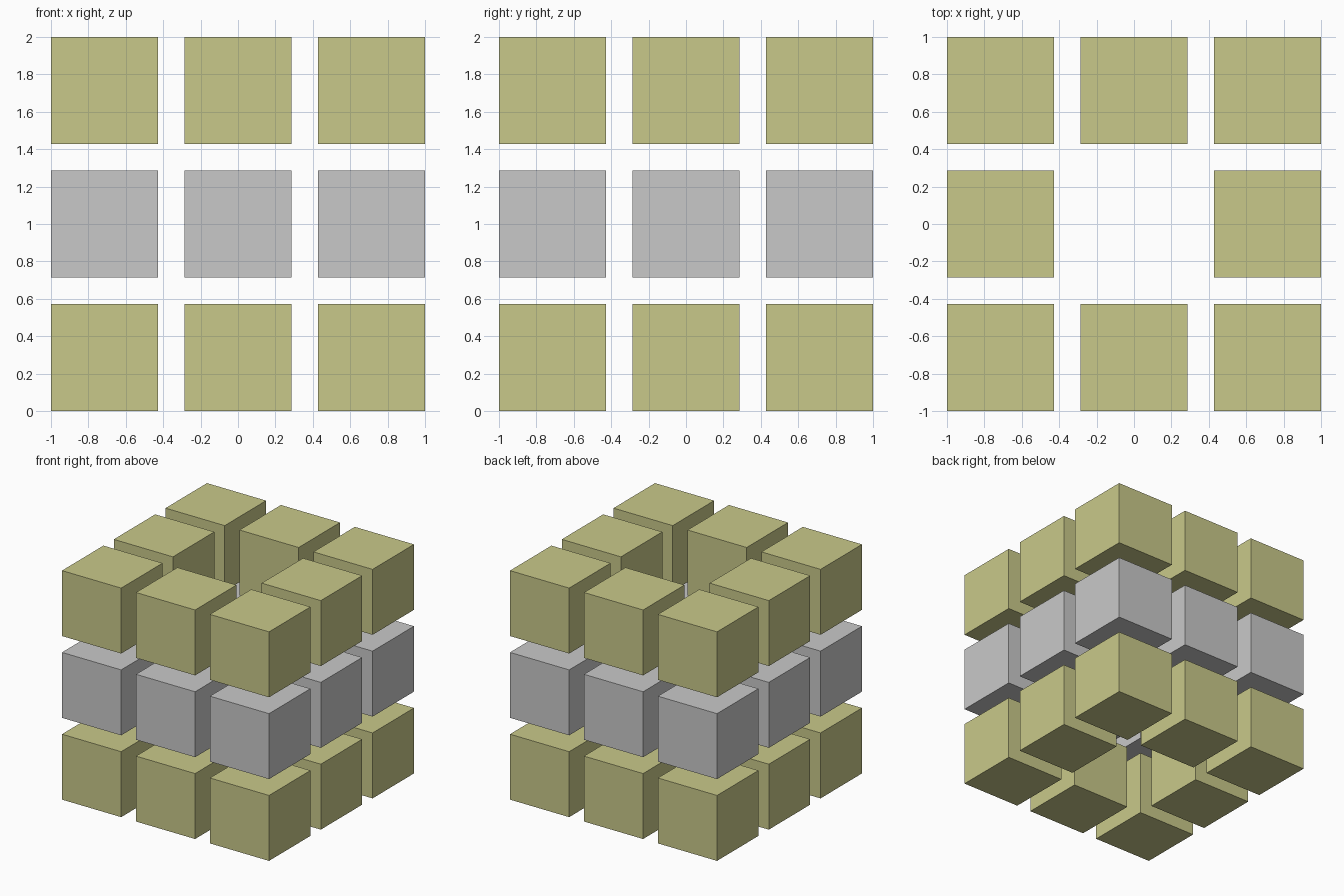
import bpy

if "Cube" in bpy.data.objects:
    bpy.data.objects.remove(bpy.data.objects["Cube"])

SIZE = 4 / 7    # edge of one block
PITCH = 5 / 7   # distance between block centres


def make_material(name, rgb):
    mat = bpy.data.materials.new(name)
    mat.diffuse_color = (*rgb, 1.0)
    mat.use_nodes = True
    mat.node_tree.nodes["Principled BSDF"].inputs["Base Color"].default_value = mat.diffuse_color
    return mat


olive = make_material("pale_olive", (0.584, 0.584, 0.254))
grey = make_material("light_grey", (0.584, 0.584, 0.584))

# Three layers, each a ring of eight blocks around an open centre shaft
layers = [("bottom", olive), ("middle", grey), ("top", olive)]
for k, (layer, mat) in enumerate(layers):
    for i in (-1, 0, 1):
        for j in (-1, 0, 1):
            if i == 0 and j == 0:
                continue
            bpy.ops.mesh.primitive_cube_add(
                size=SIZE, location=(i * PITCH, j * PITCH, SIZE / 2 + k * PITCH))
            block = bpy.context.object
            block.name = f"{layer}_block_{i + 2}_{j + 2}"
            block.data.materials.append(mat)
